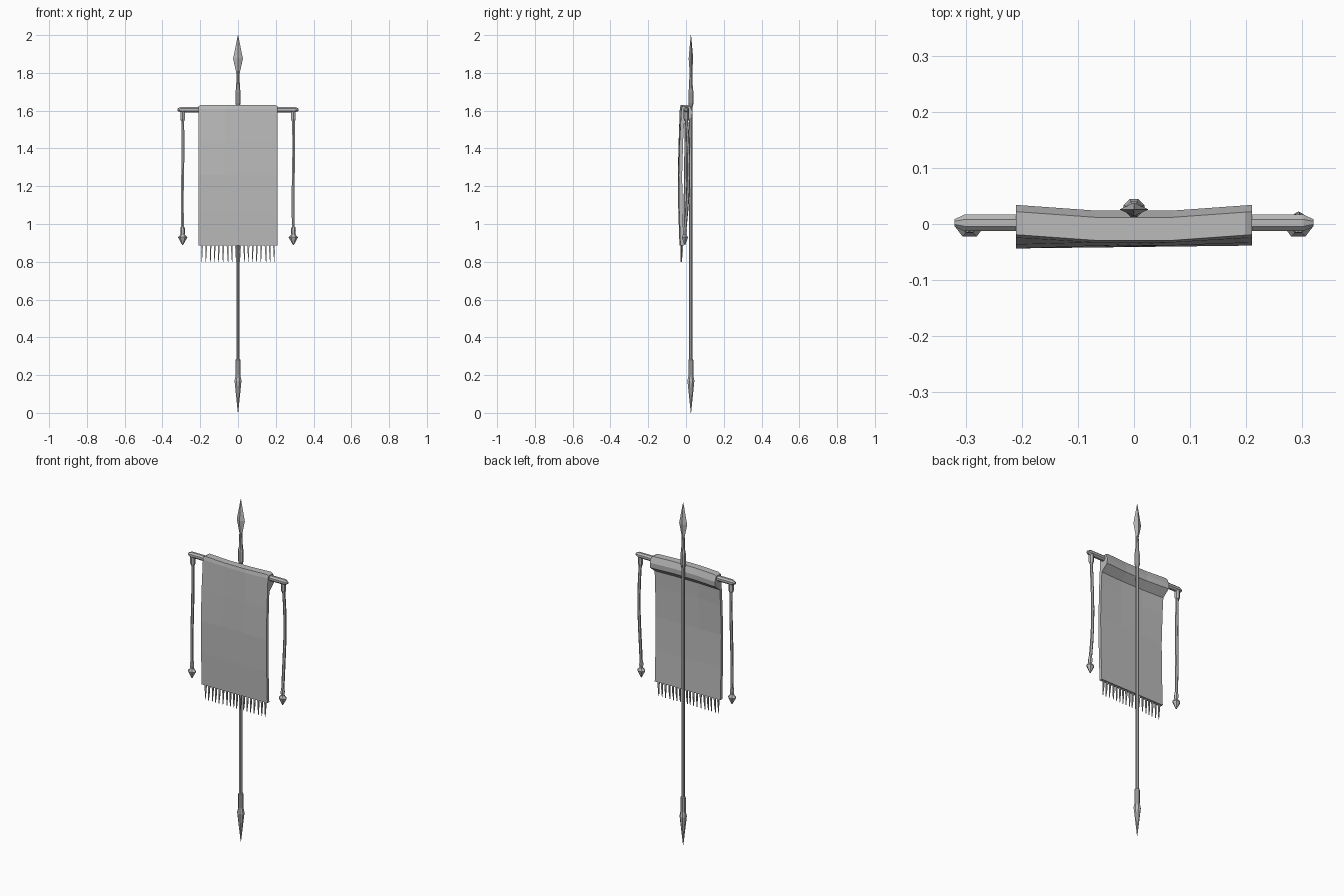
import bpy, bmesh, math, random

random.seed(4)
cube = bpy.data.objects.get("Cube")
if cube:
    bpy.data.objects.remove(cube, do_unlink=True)

grey = bpy.data.materials.new("plain_grey")
grey.use_nodes = True
tone = (0.5, 0.5, 0.5, 1)
grey.diffuse_color = tone
grey.node_tree.nodes["Principled BSDF"].inputs["Base Color"].default_value = tone


def loft(name, rings):
    """Skin a list of equal-length point rings and cap both ends."""
    bm = bmesh.new()
    rows = [[bm.verts.new(p) for p in ring] for ring in rings]
    n = len(rows[0])
    for a, b in zip(rows, rows[1:]):
        for i in range(n):
            j = (i + 1) % n
            bm.faces.new((a[i], a[j], b[j], b[i]))
    bm.faces.new(rows[0])
    bm.faces.new(rows[-1])
    bmesh.ops.recalc_face_normals(bm, faces=bm.faces)
    mesh = bpy.data.meshes.new(name)
    bm.to_mesh(mesh)
    bm.free()
    mesh.materials.append(grey)
    obj = bpy.data.objects.new(name, mesh)
    bpy.context.collection.objects.link(obj)
    return obj


def turned(name, sections, sides=8, turn=0.5):
    """Upright part from sections of (x, y, z, x radius, y radius)."""
    rings = []
    for x, y, z, rx, ry in sections:
        angles = [math.tau * (i + turn) / sides for i in range(sides)]
        rings.append([(x + rx * math.cos(a), y + ry * math.sin(a), z) for a in angles])
    return loft(name, rings)


# Pole with its sockets and points
POLE_Y = 0.026
turned("pole", [(0, POLE_Y, z, 0.01, 0.01) for z in (0.2, 1.75)])
turned("top_socket", [(0, POLE_Y, z, r, r) for z, r in
       ((1.62, 0.010), (1.64, 0.015), (1.70, 0.015), (1.72, 0.011), (1.81, 0.008))])
turned("spear_blade", [(0, POLE_Y, z, rx, ry) for z, rx, ry in
       ((1.79, 0.007, 0.006), (1.876, 0.026, 0.012), (2.0, 0.001, 0.001))], 4, 0)
turned("bottom_spike", [(0, POLE_Y, z, r, r) for z, r in
       ((0, 0.001), (0.17, 0.020), (0.20, 0.014), (0.28, 0.014), (0.285, 0.010))])

# Crossbar with tapered ends
bar = []
for x, r in ((-0.32, 0.007), (-0.302, 0.016), (0.302, 0.016), (0.32, 0.007)):
    angles = [math.tau * (i + 0.5) / 8 for i in range(8)]
    bar.append([(x, 0.002 + r * math.cos(a), 1.605 + r * math.sin(a)) for a in angles])
loft("crossbar", bar)

# Cloth with the sleeve folded around the crossbar
ROWS = (0.885, 1.07, 1.26, 1.44)
THICK = 0.018


def cloth_y(x, z):
    top = max(0, (z - 1.3) / 0.33)
    edge = min(1, max(0, (abs(x) - 0.07) / 0.14))
    belly = 0.009 * math.sin(math.pi * (z - 0.885) / 0.745)
    return -0.032 - belly + 0.009 * edge * top + 0.012 * x * (1 - top)


cloth = []
for x in (-0.21, -0.198, -0.07, 0.07, 0.198, 0.21):
    drop = 0.007 if abs(x) > 0.2 else 0
    sway = 0.010 * min(1, max(0, (abs(x) - 0.07) / 0.14))
    front = [(x, cloth_y(x, z), z) for z in ROWS]
    sleeve = [(x, cloth_y(x, 1.61), 1.61),
              (x, -0.029 + sway, 1.63 - drop),
              (x, 0.012 + sway, 1.63 - drop),
              (x, 0.024 + sway, 1.595),
              (x, 0.022 + sway, 1.565),
              (x, cloth_y(x, 1.53) + THICK, 1.53)]
    back = [(x, cloth_y(x, z) + THICK, z) for z in reversed(ROWS)]
    cloth.append(front + sleeve + back)
loft("banner_cloth", cloth)

# Fringe strands along the lower hem
COUNT = 18
for i in range(COUNT):
    x = -0.19 + 0.38 * i / (COUNT - 1)
    y = cloth_y(x, 0.885) + 0.009
    lean = random.uniform(-0.004, 0.004)
    turned("fringe_strand", [(x, y, 0.89, 0.006, 0.006),
           (x + lean / 2, y, 0.85, 0.005, 0.005),
           (x + lean, y - 0.003, 0.80, 0.002, 0.002)], 4)

# Hanging cords with collars and tassels; the left one bows backward
for side, label, bow in ((1, "left", 0.016), (-1, "right", 0.0)):
    x = side * 0.293
    turned(label + "_collar", [(x, 0.002, z, r, r) for z, r in
           ((1.545, 0.010), (1.555, 0.014), (1.60, 0.014))], 6)
    cord = []
    for i in range(7):
        t = i / 6
        y = -0.008 * t + 0.002 + bow * math.sin(math.pi * t)
        cord.append((x + 0.002 * math.sin(math.tau * t), y, 1.56 - 0.59 * t, 0.0085, 0.0085))
    turned(label + "_cord", cord, 6)
    turned(label + "_tassel", [(x, -0.006, z, rx, ry) for z, rx, ry in
           ((0.985, 0.010, 0.010), (0.965, 0.013, 0.012), (0.945, 0.011, 0.010),
            (0.930, 0.025, 0.019), (0.890, 0.003, 0.003))], 6, 0)
